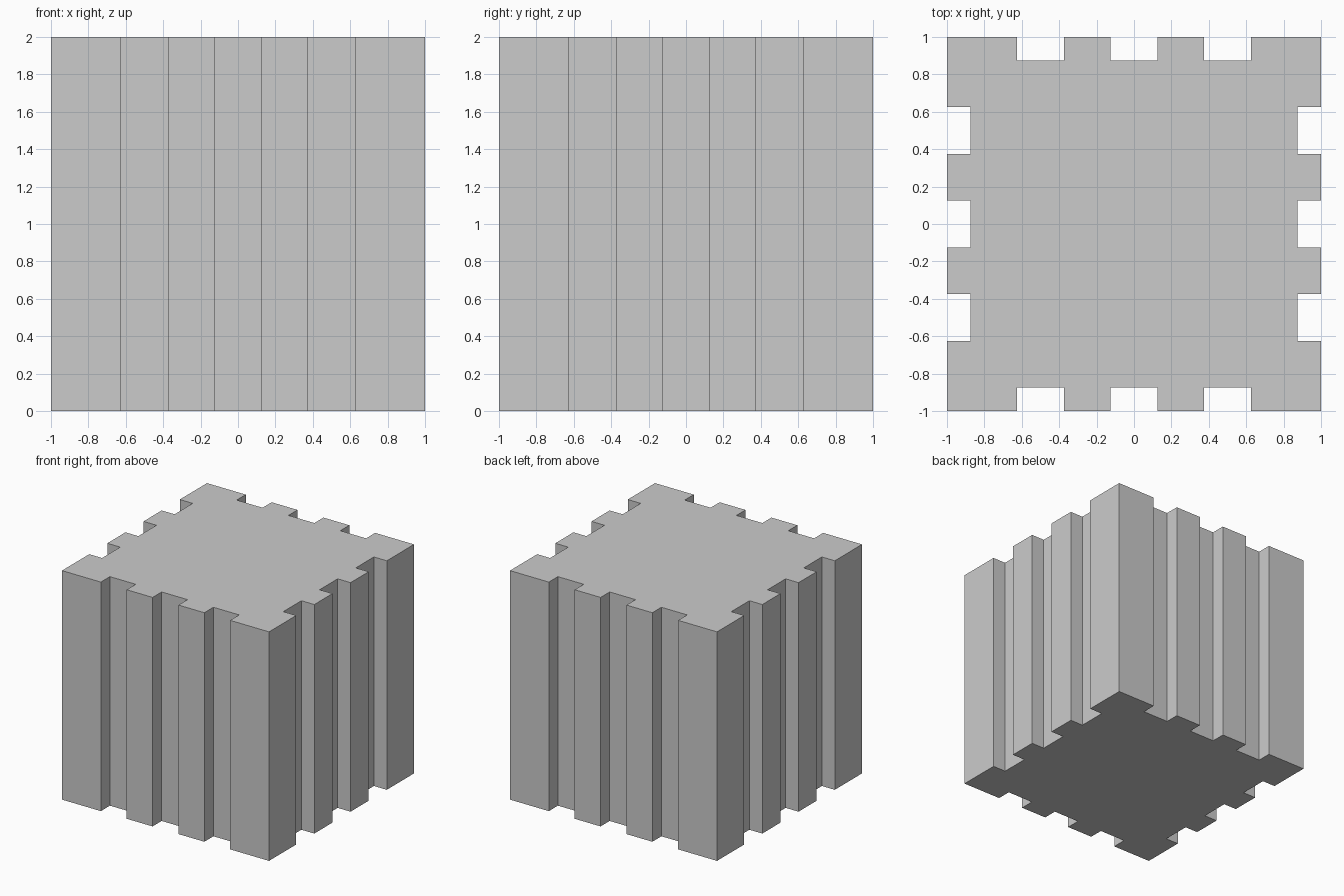
import bpy, bmesh
from mathutils import Matrix

if "Cube" in bpy.data.objects:
    bpy.data.objects.remove(bpy.data.objects["Cube"])

HALF, HEIGHT = 1.0, 2.0
GROOVE_HALF, GROOVE_DEPTH = 0.125, 0.125
GROOVE_CENTRES = (-0.5, 0.0, 0.5)

# Outline of one side (front), corner to corner, with its grooves
side = [(-HALF, -HALF)]
for c in GROOVE_CENTRES:
    left, right, inner = c - GROOVE_HALF, c + GROOVE_HALF, -HALF + GROOVE_DEPTH
    side += [(left, -HALF), (left, inner), (right, inner), (right, -HALF)]

# Turn the side four times to close the cross-section
outline = []
for turn in range(4):
    for x, y in side:
        for _ in range(turn):
            x, y = -y, x
        outline.append((x, y, 0.0))

# Extrude the cross-section into the grooved block
bm = bmesh.new()
base = bm.faces.new([bm.verts.new(p) for p in outline])
extruded = bmesh.ops.extrude_face_region(bm, geom=[base], use_keep_orig=True)
top_verts = [g for g in extruded["geom"] if isinstance(g, bmesh.types.BMVert)]
bmesh.ops.translate(bm, verts=top_verts, vec=(0, 0, HEIGHT))
bmesh.ops.recalc_face_normals(bm, faces=bm.faces)

mesh = bpy.data.meshes.new("grooved_block")
bm.to_mesh(mesh)
bm.free()
block = bpy.data.objects.new("grooved_block", mesh)
bpy.context.collection.objects.link(block)
